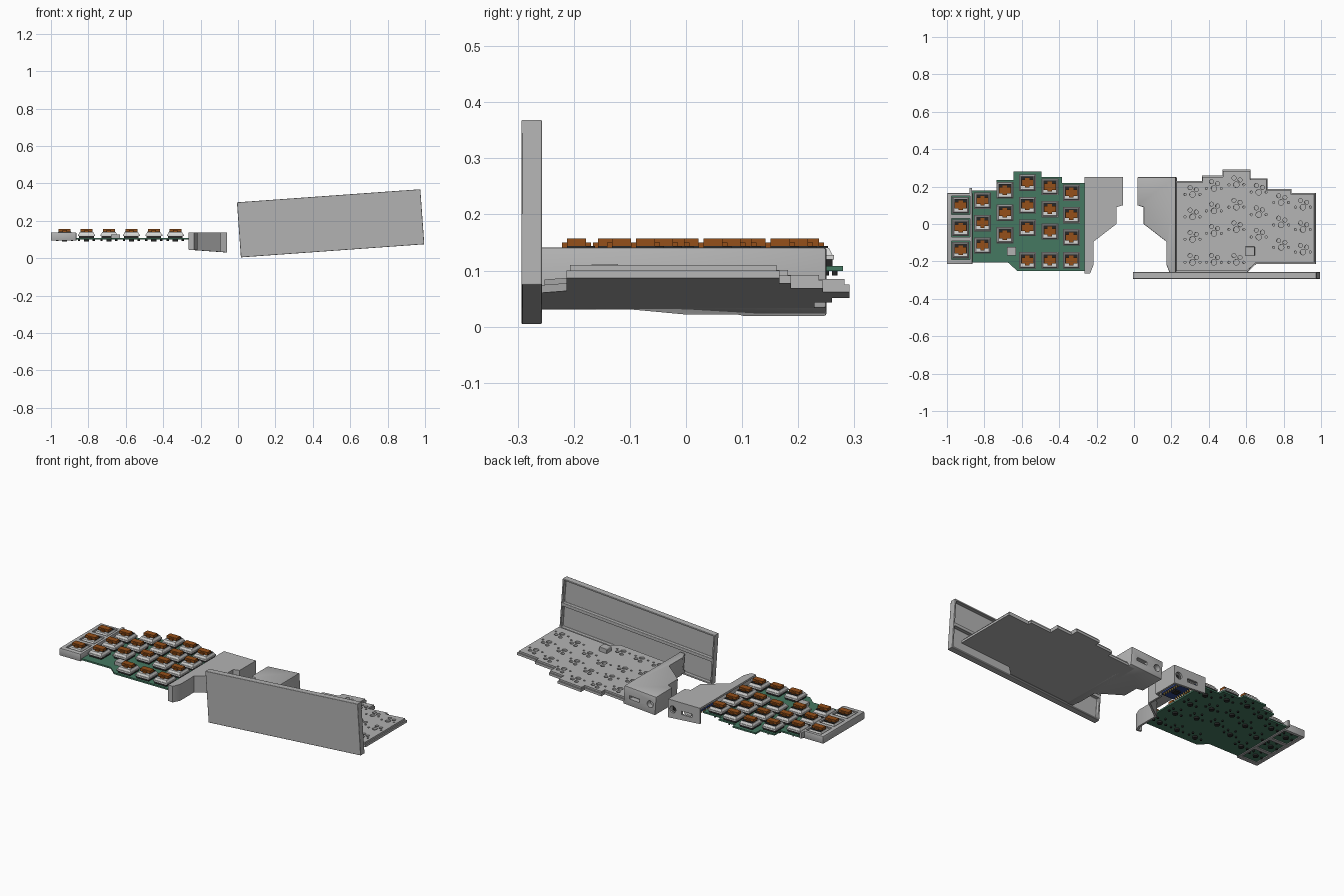
import bpy, bmesh, math
from mathutils import Matrix, Vector

old = bpy.data.objects.get("Cube")
if old:
    bpy.data.objects.remove(old, do_unlink=True)


def material(name, r, g, b):
    m = bpy.data.materials.new(name)
    m.use_nodes = True
    m.diffuse_color = (r, g, b, 1)
    m.node_tree.nodes["Principled BSDF"].inputs["Base Color"].default_value = (r, g, b, 1)
    return m


GRAY = material("case gray", .45, .45, .45)
GREEN = material("board green", .06, .19, .12)
LIGHT = material("housing light gray", .68, .68, .67)
BROWN = material("stem brown", .3, .08, .01)
BLACK = material("black", .02, .02, .02)
GOLD = material("pin gold", .6, .4, .1)
BLUE = material("controller blue", .03, .06, .25)

# Shared tilt of the right half
TILT = Matrix.Translation((0, 0, .017)) @ Matrix.Rotation(-math.atan(.0714), 4, 'Y')


def finish(name, bm, mat, matrix=None, bevel=0):
    bmesh.ops.recalc_face_normals(bm, faces=bm.faces)
    mesh = bpy.data.meshes.new(name)
    bm.to_mesh(mesh)
    bm.free()
    mesh.materials.append(mat)
    ob = bpy.data.objects.new(name, mesh)
    bpy.context.collection.objects.link(ob)
    if matrix:
        ob.matrix_world = matrix
    if bevel:
        mod = ob.modifiers.new("soft_edges", 'BEVEL')
        mod.width, mod.segments, mod.limit_method = bevel, 2, 'ANGLE'
    return ob


def add_box(bm, centre, size, taper=1):
    vs = bmesh.ops.create_cube(bm, size=1)["verts"]
    for v in vs:
        k = taper if v.co.z > 0 else 1
        v.co = Vector(centre) + Vector((v.co.x * size[0] * k, v.co.y * size[1] * k, v.co.z * size[2]))
    return vs


def add_cyl(bm, centre, r, depth, axis='Z'):
    rot = Matrix.Rotation(math.pi / 2, 4, 'X') if axis == 'Y' else Matrix()
    bmesh.ops.create_cone(bm, cap_ends=True, segments=16, radius1=r, radius2=r, depth=depth,
                          matrix=Matrix.Translation(centre) @ rot)


def add_prism(bm, outline, z0, z1):
    face = bm.faces.new([bm.verts.new((x, y, z0)) for x, y in outline])
    top = bmesh.ops.extrude_face_region(bm, geom=[face])["geom"]
    for v in top:
        if isinstance(v, bmesh.types.BMVert):
            v.co.z = z1


def cut(ob, bm):
    """Subtract the shapes in bm, then discard the cutter."""
    cutter = finish("cutter", bm, GRAY, ob.matrix_world.copy())
    cutter.hide_render = True
    mod = ob.modifiers.new("cut", 'BOOLEAN')
    mod.operation, mod.object, mod.solver = 'DIFFERENCE', cutter, 'EXACT'
    bpy.context.view_layer.update()
    deps = bpy.context.evaluated_depsgraph_get()
    mesh = bpy.data.meshes.new_from_object(ob.evaluated_get(deps))
    ob.modifiers.clear()
    ob.data = mesh
    bpy.data.objects.remove(cutter, do_unlink=True)


# Key layout: column x, top key y, and whether it has a thumb key
columns = [(-.927, .1, 0), (-.81, .125, 0), (-.69, .18, 0),
           (-.57, .22, 1), (-.45, .2, 1), (-.335, .168, 1)]
keys = []
for x, y, thumb in columns:
    keys += [(x, y - i * .12) for i in range(3)]
    if thumb:
        keys.append((x, -.195))

board = [(-.995, .16), (-.865, .16), (-.865, .18), (-.735, .18), (-.735, .235), (-.645, .235),
         (-.645, .28), (-.495, .28), (-.495, .25), (-.385, .25), (-.385, .22), (-.265, .22),
         (-.265, -.25), (-.625, -.25), (-.675, -.205), (-.995, -.205)]
shell = [(-.265, .25), (-.06, .25), (-.06, .1), (-.094, .09), (-.094, 0), (-.217, -.095),
         (-.217, -.22), (-.235, -.265), (-.265, -.265)]

# Left half: circuit board
bm = bmesh.new()
add_prism(bm, board, .099, .108)
finish("circuit_board", bm, GREEN)

# Key switches, each part gathered over all keys
base, housing, well, stem, pegs, pins = [bmesh.new() for _ in range(6)]
for x, y in keys:
    add_box(base, (x, y, .115), (.078, .082, .014))
    add_box(housing, (x, y, .124), (.09, .088, .008))
    add_box(housing, (x, y, .134), (.084, .082, .013), .85)
    add_box(well, (x, y + .008, .1415), (.066, .05, .004))
    add_box(stem, (x, y, .147), (.064, .034, .02))
    add_box(stem, (x, y, .142), (.024, .052, .016))
    add_cyl(pegs, (x, y, .095), .014, .012)
    for s in (-1, 1):
        add_cyl(pegs, (x + s * .04, y, .097), .006, .008)
    add_cyl(pins, (x, y + .045, .096), .005, .01)
    add_cyl(pins, (x + .038, y + .03, .096), .005, .01)
for name, part, mat in [("switch_bases", base, BLACK), ("switch_housings", housing, LIGHT),
                        ("switch_wells", well, BLACK), ("switch_stems", stem, BROWN),
                        ("switch_pegs", pegs, BLACK), ("switch_pins", pins, BLACK)]:
    finish(name, part, mat)

# Outer column cover with three switch openings
bm = bmesh.new()
add_box(bm, (-.932, -.025, .116), (.136, .38, .044))
cover = finish("outer_column_cover", bm, GRAY, bevel=.004)
bm = bmesh.new()
for x, y in keys[:3]:
    add_box(bm, (x, y, .13), (.098, .098, .1))
cut(cover, bm)
bm = bmesh.new()
add_box(bm, (-.872, .178, .12), (.014, .028, .034))
add_box(bm, (-.655, -.145, .118), (.05, .045, .02))
finish("cover_tabs", bm, GRAY)


def add_ports(bm, jack_x, usb_x, z):
    add_cyl(bm, (jack_x, .25, z), .02, .06, 'Y')
    add_box(bm, (usb_x, .25, z - .005), (.065, .06, .02))


# Left controller cover: open underneath and toward the board
bm = bmesh.new()
add_prism(bm, shell, 0, .138)
for v in bm.verts:
    if v.co.z < .1:
        v.co.z = .027 - .0714 * v.co.x
bm.normal_update()
openings = [f for f in bm.faces if abs(f.calc_center_median().x + .265) < .001
            or all(v.co.z < .1 for v in f.verts)]
bmesh.ops.delete(bm, geom=openings, context='FACES_ONLY')
cover = finish("left_controller_cover", bm, GRAY)
mod = cover.modifiers.new("wall", 'SOLIDIFY')
mod.thickness, mod.offset, mod.use_even_offset = .011, -1, True
bm = bmesh.new()
add_ports(bm, -.09, -.18, .085)
cut(cover, bm)

# Controller parts under the cover
bm = bmesh.new()
add_box(bm, (-.18, .14, .085), (.09, .18, .008))
finish("controller_board", bm, BLUE)
bm = bmesh.new()
for s in (-1, 1):
    for i in range(10):
        add_cyl(bm, (-.18 + s * .038, .07 + i * .016, .08), .004, .022)
finish("controller_pins", bm, GOLD)
bm = bmesh.new()
add_box(bm, (-.18, .22, .077), (.045, .035, .012))
finish("usb_socket", bm, LIGHT)
bm = bmesh.new()
add_box(bm, (-.09, .19, .085), (.034, .07, .034))
add_box(bm, (-.18, .12, .078), (.035, .035, .008))
finish("audio_jack_and_chip", bm, BLACK)

# Right half: stepped bottom tray with socket recesses
tray = [(-x - .02, y * 1.04) for x, y in board]
bm = bmesh.new()
add_prism(bm, [(x if x > .3 else .19, y) for x, y in tray], 0, .014)
finish("tray_lower_lip", bm, GRAY, TILT)
bm = bmesh.new()
inner = [(.6 + (x - .6) * .98, y * .97) for x, y in tray]
add_prism(bm, [(x if x > .3 else .19, y) for x, y in inner], .01, .024)
tray_top = finish("tray_top_plate", bm, GRAY, TILT)
bm = bmesh.new()
for x, y in keys:
    for dx, dy, r in [(0, -.01, .015), (-.013, .026, .011), (.02, .016, .011),
                      (-.04, -.01, .006), (.04, -.01, .006)]:
        add_cyl(bm, (-x - .02 + dx, y + dy, .024), r, .02)
cut(tray_top, bm)
bm = bmesh.new()
add_box(bm, (.625, -.145, .034), (.05, .048, .03))
finish("tray_block", bm, GRAY, TILT, .003)

# Right controller box
bm = bmesh.new()
add_prism(bm, [(-x - .035, y) for x, y in shell], 0, .108)
box = finish("right_controller_box", bm, GRAY, TILT, .004)
bm = bmesh.new()
add_ports(bm, .06, .16, .055)
cut(box, bm)

# Upright palm panel with two pockets on its back
bm = bmesh.new()
add_box(bm, (.506, -.275, .134), (.983, .036, .295))
bmesh.ops.bisect_plane(bm, geom=bm.verts[:] + bm.edges[:] + bm.faces[:],
                       plane_co=(0, 0, .13), plane_no=(0, 0, 1))
bm.normal_update()
back = [f for f in bm.faces if f.normal.y > .9]
bmesh.ops.inset_individual(bm, faces=back, thickness=.013)
pocket = bmesh.ops.extrude_discrete_faces(bm, faces=back)["faces"]
bmesh.ops.translate(bm, verts=list({v for f in pocket for v in f.verts}), vec=(0, -.02, 0))
bmesh.ops.remove_doubles(bm, verts=bm.verts, dist=.0001)
finish("upright_panel", bm, GRAY, TILT, .002)

# Smooth round parts while keeping hard edges
bpy.ops.object.select_all(action='DESELECT')
for ob in bpy.context.collection.objects:
    if ob.type == 'MESH':
        ob.select_set(True)
        bpy.context.view_layer.objects.active = ob
bpy.ops.object.shade_smooth_by_angle()
